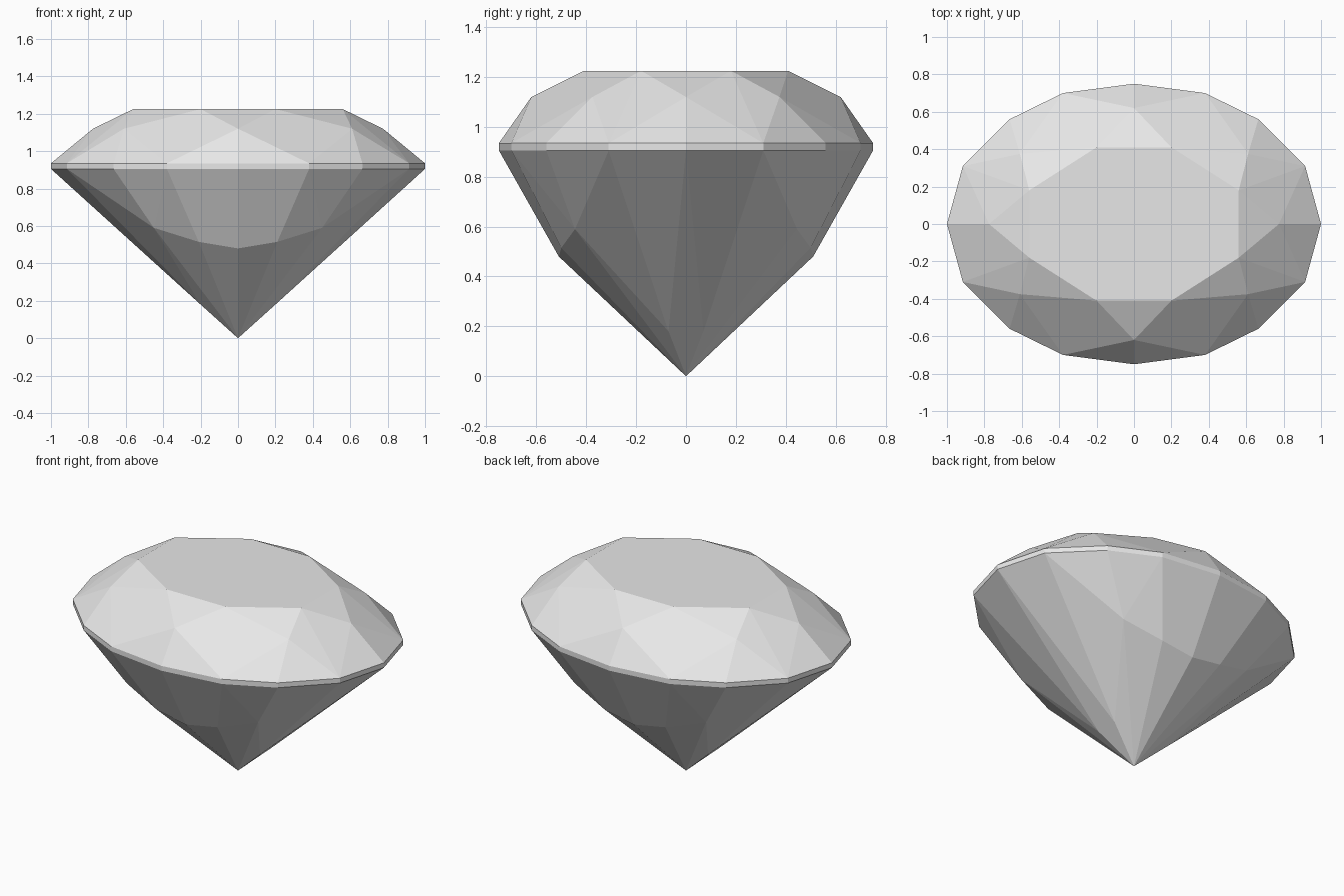
import bpy
import bmesh
from math import radians

cube = bpy.data.objects.get("Cube")
if cube:
    bpy.data.objects.remove(cube, do_unlink=True)

GIRDLE_LOW, GIRDLE_HIGH = 0.905, 0.935
STAR_Z, TABLE_Z = 1.12, 1.225

# One quadrant of the oval outline, from the long end to the short side
outline = [(1, 0), (0.915, 0.31), (0.665, 0.56), (0.38, 0.70), (0, 0.75)]
table = [(0.56, 0.18), (0.2, 0.41)]
stars = [(0.775, 0), (0.61, 0.375), (0, 0.62)]
pavilion = [
    (0, 0.51, 0.48), (0.21, 0.50, 0.515), (0.45, 0.445, 0.59),  # break line
    (0.085, 0.182, 0.19), (0.2, 0.07, 0.18),                    # lower facets
    (0, 0, 0),                                                  # point
]


def ring(points, z):
    return [(x, y, z) for x, y in points]


def mirrored(points):
    """Repeat one quadrant in all four, without duplicates."""
    return {(sx * x, sy * y, z)
            for x, y, z in points for sx in (1, -1) for sy in (1, -1)}


# Cut stone: facets come from the hull of the mirrored corners
corners = mirrored(ring(outline, GIRDLE_LOW) + ring(outline, GIRDLE_HIGH)
                   + ring(stars, STAR_Z) + ring(table, TABLE_Z) + pavilion)
bm = bmesh.new()
for co in sorted(corners):
    bm.verts.new(co)
hull = bmesh.ops.convex_hull(bm, input=bm.verts[:])
inside = {v for v in hull["geom_interior"] if isinstance(v, bmesh.types.BMVert)}
bmesh.ops.delete(bm, geom=list(inside), context='VERTS')

# Join coplanar triangles into clean facets
bmesh.ops.dissolve_limit(bm, angle_limit=radians(1.5),
                         verts=bm.verts[:], edges=bm.edges[:])
bmesh.ops.recalc_face_normals(bm, faces=bm.faces[:])

mesh = bpy.data.meshes.new("gemstone")
bm.to_mesh(mesh)
bm.free()
gem = bpy.data.objects.new("gemstone", mesh)
bpy.context.collection.objects.link(gem)

# Pale grey stone
grey = (0.8, 0.8, 0.8, 1)
stone = bpy.data.materials.new("pale_grey_stone")
stone.use_nodes = True
stone.diffuse_color = grey
for node in stone.node_tree.nodes:
    if node.type == 'BSDF_PRINCIPLED':
        node.inputs["Base Color"].default_value = grey
mesh.materials.append(stone)
